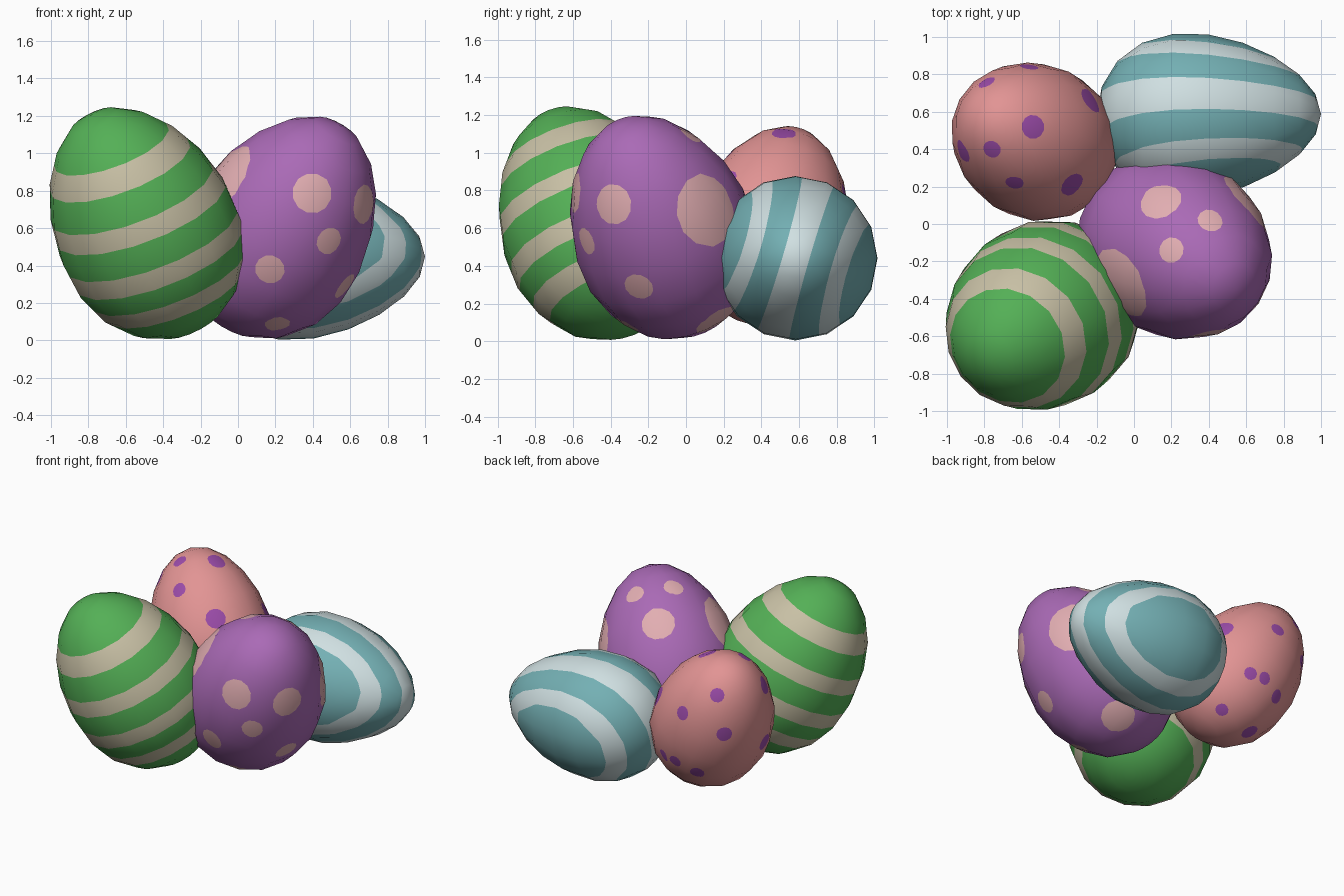
import bpy, bmesh, math
from mathutils import Vector
from mathutils.bvhtree import BVHTree

if "Cube" in bpy.data.objects:
    bpy.data.objects.remove(bpy.data.objects["Cube"])


def material(name, r, g, b):
    lin = [((c / 255 + 0.055) / 1.055) ** 2.4 for c in (r, g, b)]
    m = bpy.data.materials.new(name)
    m.diffuse_color = (*lin, 1)
    m.use_nodes = True
    m.node_tree.nodes["Principled BSDF"].inputs["Base Color"].default_value = m.diffuse_color
    return m


GREEN = material("leaf green", 84, 176, 86)
BEIGE = material("beige", 200, 192, 165)
TEAL = material("teal", 116, 176, 180)
PALE_BLUE = material("pale blue", 208, 224, 226)
PURPLE = material("purple", 170, 106, 182)
PALE_PINK = material("pale pink", 226, 174, 178)
PINK = material("salmon pink", 226, 148, 148)
VIOLET = material("violet", 156, 76, 170)

# Picture directions: right, up, looking; the last two are relative to the egg centre
VIEWS = {
    "front": ((1, 0, 0), (0, 0, 1), (0, 1, 0)),
    "right": ((0, 1, 0), (0, 0, 1), (-1, 0, 0)),
    "top": ((1, 0, 0), (0, 1, 0), (0, 0, -1)),
    "back": ((1, 0, 0), (0, 0, 1), (0, -1, 0)),
    "back_left": ((-.7, -.7, 0), (.33, -.33, .88), (.62, -.62, -.47)),
    "back_right": ((-.7, .7, 0), (.33, .33, .88), (-.62, -.62, .47)),
}


def split(bm, faces, co, no):
    """Cut the given faces with a plane and return all resulting faces."""
    edges = {e for f in faces for e in f.edges}
    verts = {v for f in faces for v in f.verts}
    res = bmesh.ops.bisect_plane(bm, geom=list(faces) + list(edges) + list(verts),
                                 dist=1e-5, plane_co=co, plane_no=no)
    return [g for g in res["geom"] if isinstance(g, bmesh.types.BMFace)]


def egg(name, mats, center, axis, radius, half, taper, stripe=None, bands=(), spots=()):
    center = Vector(center)
    rot = Vector(axis).normalized().to_track_quat('Z', 'Y')
    inv = rot.inverted()

    def shape(q):
        w = radius * (1 - taper * q.z)
        return rot @ Vector((w * q.x, w * q.y, half * q.z))

    def normal(q):
        q = q.normalized()
        w = 1 - taper * q.z
        g = Vector((q.x / (radius * w), q.y / (radius * w),
                    ((q.x ** 2 + q.y ** 2) * taper / w + q.z) / half))
        return (rot @ g).normalized()

    bm = bmesh.new()
    bmesh.ops.create_uvsphere(bm, u_segments=16, v_segments=10, radius=1)
    pts = [shape(v.co) for v in bm.verts]
    mid = Vector([(max(p[i] for p in pts) + min(p[i] for p in pts)) / 2 for i in range(3)])
    offset = center - mid
    bm.verts.index_update()
    tree = BVHTree.FromPolygons([p + offset for p in pts],
                                [[v.index for v in f.verts] for f in bm.faces])

    def unshape(p):
        v = inv @ (p - offset)
        z = v.z / half
        w = radius * (1 - taper * z)
        return Vector((v.x / w, v.y / w, z)).normalized()

    # Stripes: parallel cuts through the round form
    if stripe:
        d = (inv @ Vector(stripe)).normalized()
        for t in {t for band in bands for t in band}:
            split(bm, bm.faces[:], d * t, d)
        for f in bm.faces:
            t = f.calc_center_median().dot(d)
            f.material_index = int(any(lo < t < hi for lo, hi in bands))

    # Spots: clip out a ring-shaped cone of faces
    for view, u, v, r in spots:
        right, up, look = (Vector(a) for a in VIEWS[view])
        start = right * u + up * v - look * 5
        if view in ("back_left", "back_right"):
            start += center
        hit = tree.ray_cast(start, look.normalized())[0]
        if hit is None:
            continue
        qc = unshape(hit)
        n = normal(qc)
        e1 = n.orthogonal().normalized()
        e2 = n.cross(e1)
        ring = [unshape(hit + r * (math.cos(k * math.tau / 12) * e1 + math.sin(k * math.tau / 12) * e2))
                for k in range(12)]
        reach = 0.45 + r / radius
        inside = [f for f in bm.faces if f.calc_center_median().angle(qc) < reach]
        for k in range(12):
            no = ring[k].cross(ring[(k + 1) % 12]).normalized()
            if no.dot(qc) < 0:
                no.negate()
            inside = [f for f in split(bm, inside, (0, 0, 0), no)
                      if f.calc_center_median().dot(no) > 0]
        for f in inside:
            f.material_index = 1

    normals = [normal(v.co) for v in bm.verts]
    for v in bm.verts:
        v.co = shape(v.co) + offset
    for f in bm.faces:
        f.smooth = True
    mesh = bpy.data.meshes.new(name)
    bm.to_mesh(mesh)
    bm.free()
    for m in mats:
        mesh.materials.append(m)
    mesh.normals_split_custom_set_from_vertices(normals)
    bpy.context.collection.objects.link(bpy.data.objects.new(name, mesh))


# Green egg, striped across its leaning axis
egg("green_striped_egg", (GREEN, BEIGE), (-.483, -.49, .627), (-.42, -.31, .86), .492, .665, .12,
    stripe=(-.36, -.32, .88), bands=((.49, .68), (.07, .24), (-.34, -.17), (-.68, -.52)))

# Teal egg lying on its side, striped lengthwise
egg("teal_striped_egg", (TEAL, PALE_BLUE), (.40, .58, .44), (1, .01, .01), .432, .60, .2,
    stripe=(0, -.96, .28), bands=((-.2, .2), (.54, .75), (-.75, -.54)))

# Purple egg with pale spots
egg("purple_spotted_egg", (PURPLE, PALE_PINK), (.217, -.12, .603), (.47, -.32, .82), .482, .645, .12,
    spots=(("front", .40, .79, .11), ("front", .17, .38, .08), ("front", .49, .53, .075),
           ("right", -.39, .73, .11), ("right", -.25, .29, .08), ("front", .21, .08, .07),
           ("top", -.09, -.33, .22), ("right", .12, .70, .205), ("top", .14, .13, .12),
           ("top", .41, .02, .07), ("top", .20, -.14, .07), ("back", .27, .10, .12)))

# Pink egg with violet spots
egg("pink_spotted_egg", (PINK, VIOLET), (-.53, .44, .615), (-.45, .25, .86), .413, .565, .12,
    spots=(("top", -.54, .52, .065), ("top", -.76, .40, .05), ("top", -.64, .22, .05),
           ("top", -.33, .21, .07), ("top", -.23, .66, .075), ("top", -.79, .76, .05),
           ("top", -.56, .84, .05), ("top", -.92, .39, .065),
           ("back_left", 0, -.16, .055), ("back_left", .31, -.22, .06),
           ("back_left", -.30, -.30, .045), ("back_left", -.16, -.39, .05),
           ("back_right", .13, -.02, .045), ("back_right", -.075, -.26, .045),
           ("back_right", .095, -.41, .06)))
